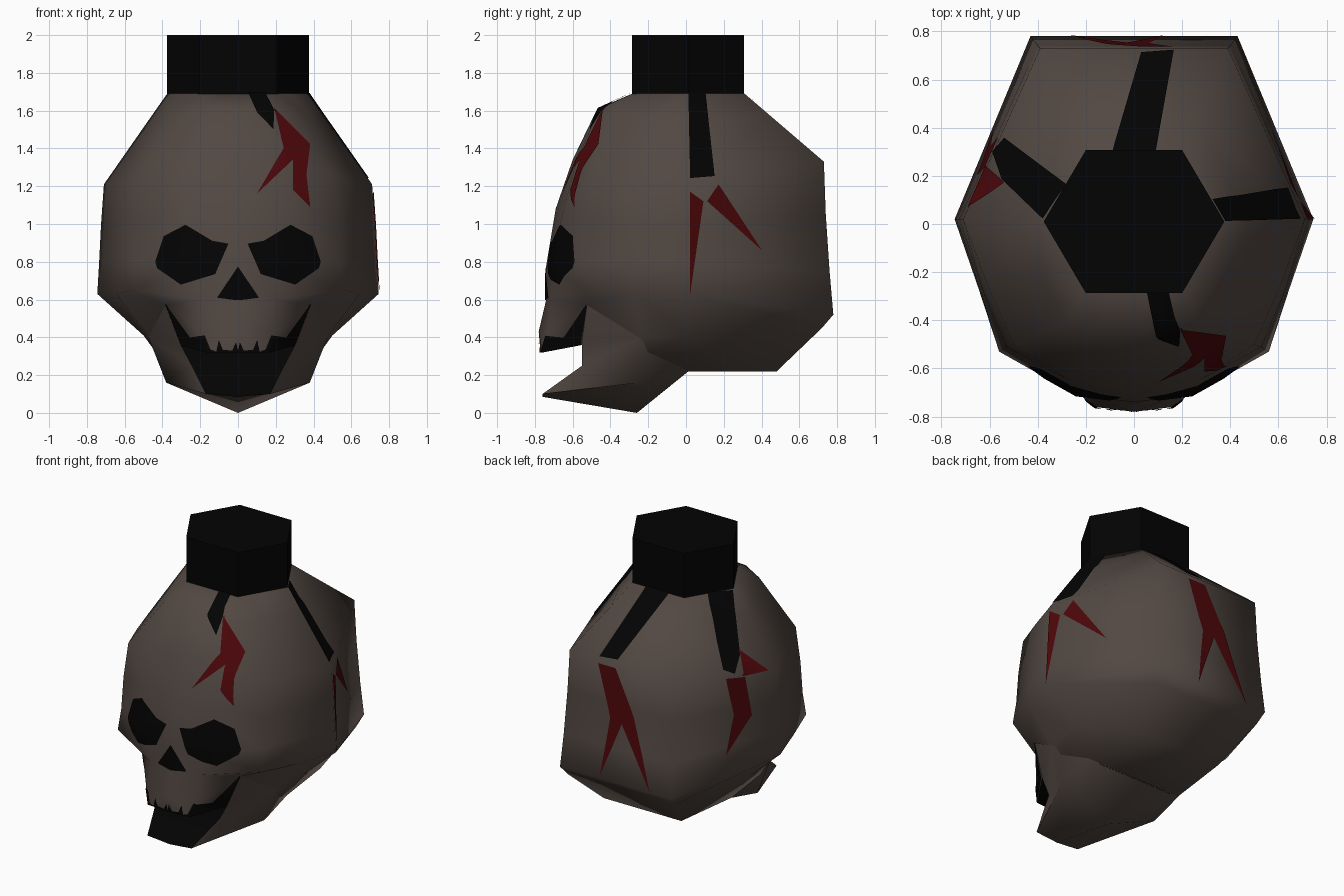
import bpy, bmesh, math
from mathutils import Vector
from mathutils.geometry import tessellate_polygon

if "Cube" in bpy.data.objects:
    bpy.data.objects.remove(bpy.data.objects["Cube"])


def material(name, colour):
    mat = bpy.data.materials.new(name)
    mat.use_nodes = True
    mat.diffuse_color = (*colour, 1)
    shader = next(n for n in mat.node_tree.nodes if n.type == "BSDF_PRINCIPLED")
    shader.inputs["Base Color"].default_value = (*colour, 1)
    shader.inputs["Roughness"].default_value = 0.9
    return mat


BONE = material("bone brown", (.085, .065, .055))
BLACK = material("soot black", (.001, .001, .001))
RED = material("dark red", (.072, .002, .003))


def finish(name, bm, mats, angle):
    """Turn a bmesh into a shaded, named object."""
    mesh = bpy.data.meshes.new(name)
    bm.to_mesh(mesh)
    for mat in mats:
        mesh.materials.append(mat)
    obj = bpy.data.objects.new(name, mesh)
    bpy.context.collection.objects.link(obj)
    bpy.ops.object.select_all(action="DESELECT")
    obj.select_set(True)
    bpy.context.view_layer.objects.active = obj
    bpy.ops.object.shade_smooth_by_angle(angle=math.radians(angle))
    return obj


# Skull: stacked half rings, each running back corner, side, temple,
# cheek, inner face, centre line
crown = [(.2, .31, 1.69), (.375, .01, 1.69), (.29, -.14, 1.69),
         (.2, -.285, 1.69), (.1, -.285, 1.69), (0, -.285, 1.69)]
upper_forehead = [(.26, .45, 1.57), (.48, .01, 1.54), (.39, -.21, 1.56),
                  (.28, -.41, 1.58), (.14, -.46, 1.61), (0, -.47, 1.61)]
forehead = [(.39, .73, 1.33), (.71, .02, 1.21), (.61, -.25, 1.23),
            (.5, -.5, 1.26), (.24, -.58, 1.33), (0, -.6, 1.34)]
brow = [(.4, .74, 1.05), (.725, .02, 1), (.63, -.27, 1.01),
        (.53, -.51, 1.02), (.27, -.65, 1.07), (0, -.69, 1.08)]
eye_line = [(.415, .76, .75), (.735, .02, .8), (.64, -.27, .8),
            (.54, -.52, .8), (.24, -.71, .78), (0, -.74, .78)]
cheekbone = [(.43, .78, .52), (.745, .02, .63), (.645, -.27, .63),
             (.56, -.53, .65), (.19, -.71, .6), (0, -.74, .6)]
upper_jaw = [(.41, .72, .45), (.5, 0, .41), (.47, -.25, .4),
             (.38, -.52, .57), (.2, -.73, .42), (0, -.78, .43)]
base = [(.3, .48, .22), (.36, .01, .22), (.42, -.25, .3),
        (.3, -.55, .36), (.16, -.76, .32), (0, -.77, .32)]

skull = bmesh.new()
rings = []
for half in (crown, upper_forehead, forehead, brow, eye_line, cheekbone,
             upper_jaw, base):
    full = half + [(-x, y, z) for x, y, z in reversed(half[:-1])]
    rings.append([skull.verts.new(p) for p in full])
for above, below in zip(rings, rings[1:]):
    for i in range(len(above)):
        skull.faces.new((above[i - 1], above[i], below[i], below[i - 1]))
skull.faces.new(rings[0])
floor = rings[-1]
for i in range(3):
    skull.faces.new((floor[i], floor[i + 1], floor[-i - 2], floor[-i - 1]))
skull.faces.new(floor[3:8]).material_index = 1      # roof of the mouth
bmesh.ops.recalc_face_normals(skull, faces=skull.faces)
bmesh.ops.triangulate(skull, faces=skull.faces)
finish("skull", skull, [BONE, BLACK], 85)

# Lower jaw: named points of one half, mirrored; the mouth faces are black
jaw_points = {
    "hinge": (.362, .01, .22), "cheek": (.474, -.25, .4),
    "ramus": (.384, -.523, .57), "corner": (.303, -.55, .36),
    "angle": (.38, -.25, .16), "gum": (.245, -.55, .25),
    "chin": (.17, -.76, .1), "throat": (0, .01, .218),
    "keel": (0, -.26, 0), "chin_mid": (0, -.76, .085)}
side_faces = ["hinge cheek angle", "cheek ramus corner",
              "cheek corner gum angle", "gum chin angle",
              "hinge angle keel throat", "angle chin chin_mid keel"]
inner_face = "throat hinge cheek ramus -ramus -cheek -hinge"
mouth_faces = ["ramus corner -corner -ramus", "corner gum -gum -corner",
               "gum chin chin_mid -chin -gum"]

jaw = bmesh.new()
verts = {}
for name, (x, y, z) in jaw_points.items():
    verts[name] = jaw.verts.new((x, y, z))
    verts["-" + name] = jaw.verts.new((-x, y, z)) if x else verts[name]
for words in side_faces:
    for sign in ("", "-"):
        jaw.faces.new([verts[sign + w] for w in words.split()])
for words in [inner_face] + mouth_faces:
    face = jaw.faces.new([verts[w] for w in words.split()])
    face.material_index = int(words in mouth_faces)
bmesh.ops.recalc_face_normals(jaw, faces=jaw.faces)
finish("lower_jaw", jaw, [BONE, BLACK], 60)

# Hexagonal cap
cap = bmesh.new()
outline = [(.375, .01), (.2, .307), (-.2, .307),
           (-.375, .01), (-.2, -.287), (.2, -.287)]
lid = cap.faces.new([cap.verts.new((x, y, 1.68)) for x, y in outline])
grown = bmesh.ops.extrude_face_region(cap, geom=[lid], use_keep_orig=True)
for v in grown["geom"]:
    if isinstance(v, bmesh.types.BMVert):
        v.co.z = 2
bmesh.ops.recalc_face_normals(cap, faces=cap.faces)
finish("cap", cap, [BLACK], 30)


def paint(name, mat, axis, sign, *outlines):
    """Lay a thin plate on the skull: its surface clipped to flat outlines."""
    u, v = [i for i in range(3) if i != axis]

    def lift(a, b):
        p = Vector((0, 0, 0))
        p[u], p[v] = a, b
        return p

    plate = bmesh.new()
    for outline in outlines:
        flat = [Vector((a, b, 0)) for a, b in outline]
        for tri in tessellate_polygon([flat]):
            piece = skull.copy()
            away = [f for f in piece.faces if f.normal[axis] * sign < .08]
            bmesh.ops.delete(piece, geom=away, context="FACES")
            a, b, c = [flat[i] for i in tri]
            for p, q, other in ((a, b, c), (b, c, a), (c, a, b)):
                edge = q - p
                out = Vector((edge.y, -edge.x, 0))
                if out.dot(other - p) > 0:
                    out.negate()
                if out.length < 1e-6:
                    continue
                bmesh.ops.bisect_plane(
                    piece, geom=piece.verts[:] + piece.edges[:] + piece.faces[:],
                    plane_co=lift(p.x, p.y), plane_no=lift(out.x, out.y).normalized(),
                    clear_outer=True)
            for f in piece.faces:
                plate.faces.new([plate.verts.new(w.co) for w in f.verts])
            piece.free()
    bmesh.ops.remove_doubles(plate, verts=plate.verts, dist=.0005)
    plate.normal_update()
    shift = [(w, w.normal * .006) for w in plate.verts]
    for w, d in shift:
        w.co += d
    finish(name, plate, [mat], 85)


def mirrored(outline):
    return [(-a, b) for a, b in outline]


# Face: eye sockets, nose and the mouth edge with gaps between the teeth
eye = [(.05, .895), (.135, .91), (.275, .995), (.39, .935), (.435, .8),
       (.425, .765), (.3, .68), (.12, .735)]
paint("left_eye_socket", BLACK, 1, -1, eye)
paint("right_eye_socket", BLACK, 1, -1, mirrored(eye))
paint("nose_hole", BLACK, 1, -1, [(0, .775), (.11, .61), (0, .595), (-.11, .61)])
mouth = [(.385, .585), (.25, .4), (.175, .41), (.145, .335), (.115, .325),
         (.1, .385), (.08, .335), (.03, .33), (.01, .375), (0, .33),
         (0, .2), (.29, .2), (.3, .37)]
paint("mouth_edge", BLACK, 1, -1, mouth, mirrored(mouth))

# Black drips running down from the cap
paint("front_drip", BLACK, 1, -1,
      [(.05, 1.7), (.14, 1.7), (.19, 1.6), (.185, 1.5), (.1, 1.59)])
paint("left_drip", BLACK, 0, 1, [(.01, 1.7), (.1, 1.7), (.15, 1.25), (.02, 1.24)])
paint("right_drip", BLACK, 2, 1, [(-.28, .165), (-.375, .02), (-.545, .185),
                                  (-.585, .3), (-.535, .357)])
paint("back_drip", BLACK, 2, 1, [(-.09, .3), (.09, .3), (.165, .72), (.03, .71)])

# Red cracks below the drips
paint("front_crack", RED, 1, -1,
      [(.19, 1.61), (.38, 1.42), (.36, 1.26), (.38, 1.09), (.29, 1.18),
       (.29, 1.34), (.1, 1.16), (.24, 1.4)])
paint("left_crack", RED, 0, 1, [(.02, 1.17), (.09, 1.12), (.02, .63)],
      [(.17, 1.21), (.11, 1.12), (.4, .86)])
paint("right_crack", RED, 0, -1,
      [(.36, 1.24), (.23, 1.22), (.2, .95), (.39, .72), (.32, .98)],
      [(.25, 1.23), (.17, 1.36), (.07, 1.22)])
paint("back_crack", RED, 1, 1,
      [(.165, 1.3), (.03, 1.3), (-.12, 1), (-.27, .52), (-.03, .93),
       (.12, .54), (.06, .95)])
